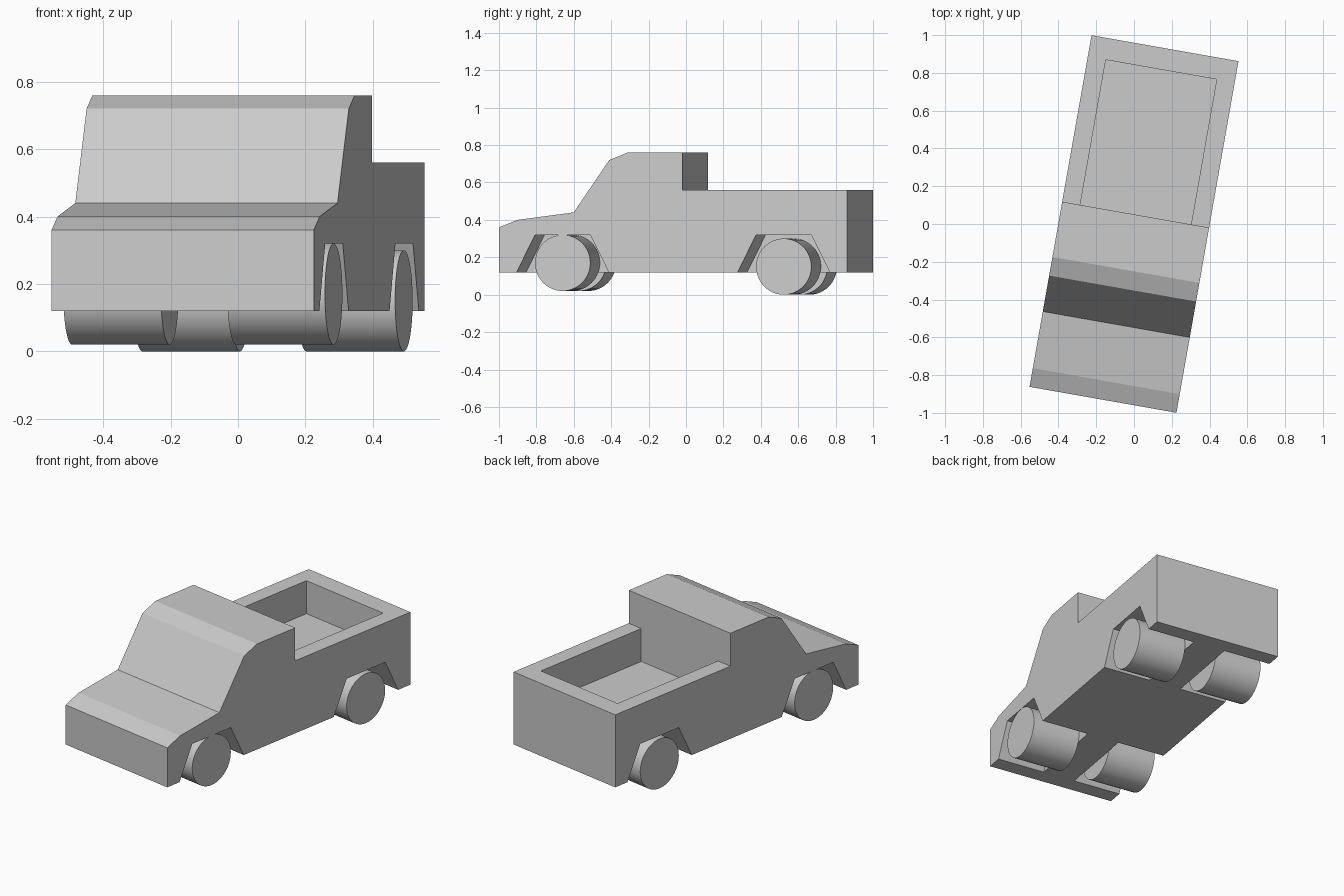
import bpy, bmesh, math

if "Cube" in bpy.data.objects:
    bpy.data.objects.remove(bpy.data.objects["Cube"])

YAW = math.radians(-10)      # the whole truck is turned slightly
HALF_W = 0.395
HALF_L = 0.945
SPINE = 0.10                 # half width of the floor between the wheels
AXLES = {"front": (-0.6, 0.17), "rear": (0.6, 0.15)}


def prism(name, profile, x0, x1):
    """Extrude a (y, z) profile along x."""
    bm = bmesh.new()
    face = bm.faces.new([bm.verts.new((x0, y, z)) for y, z in profile])
    ext = bmesh.ops.extrude_face_region(bm, geom=[face])
    verts = [g for g in ext["geom"] if isinstance(g, bmesh.types.BMVert)]
    bmesh.ops.translate(bm, verts=verts, vec=(x1 - x0, 0, 0))
    bmesh.ops.recalc_face_normals(bm, faces=bm.faces)
    mesh = bpy.data.meshes.new(name)
    bm.to_mesh(mesh)
    bm.free()
    obj = bpy.data.objects.new(name, mesh)
    obj.rotation_euler.z = YAW
    bpy.context.collection.objects.link(obj)
    return obj


def cut(target, cutter):
    mod = target.modifiers.new(cutter.name, 'BOOLEAN')
    mod.operation = 'DIFFERENCE'
    mod.solver = 'EXACT'
    mod.object = cutter
    cutter.hide_render = True
    cutter.hide_set(True)


# Body: bonnet, windscreen, cab and bed in one side profile
body = prism("body", [
    (-HALF_L, 0.12), (-HALF_L, 0.36), (-0.845, 0.40), (-0.54, 0.44),
    (-0.347, 0.72), (-0.247, 0.76), (0.05, 0.76), (0.05, 0.56),
    (HALF_L, 0.56), (HALF_L, 0.12)], -HALF_W, HALF_W)

# Open cargo bed
cut(body, prism("bed_cutter", [(0.05, 0.36), (0.05, 0.65), (0.83, 0.65), (0.83, 0.36)],
                -0.298, 0.298))

# Wheel arches and wheels
for end, (y, z) in AXLES.items():
    arch = [(y - 0.30, 0.02), (y - 0.15, 0.32), (y + 0.15, 0.32), (y + 0.30, 0.02)]
    tyre = [(y + 0.15 * math.cos(a), z + 0.15 * math.sin(a))
            for a in (math.tau * i / 64 for i in range(64))]
    for side, s in (("left", -1), ("right", 1)):
        cut(body, prism(f"{end}_{side}_arch_cutter", arch, s * SPINE, s * 0.5))
        wheel = prism(f"{end}_{side}_wheel", tyre, s * SPINE, s * (HALF_W - 0.001))
        bpy.ops.object.select_all(action='DESELECT')
        wheel.select_set(True)
        bpy.context.view_layer.objects.active = wheel
        bpy.ops.object.shade_smooth_by_angle(angle=math.radians(30))
